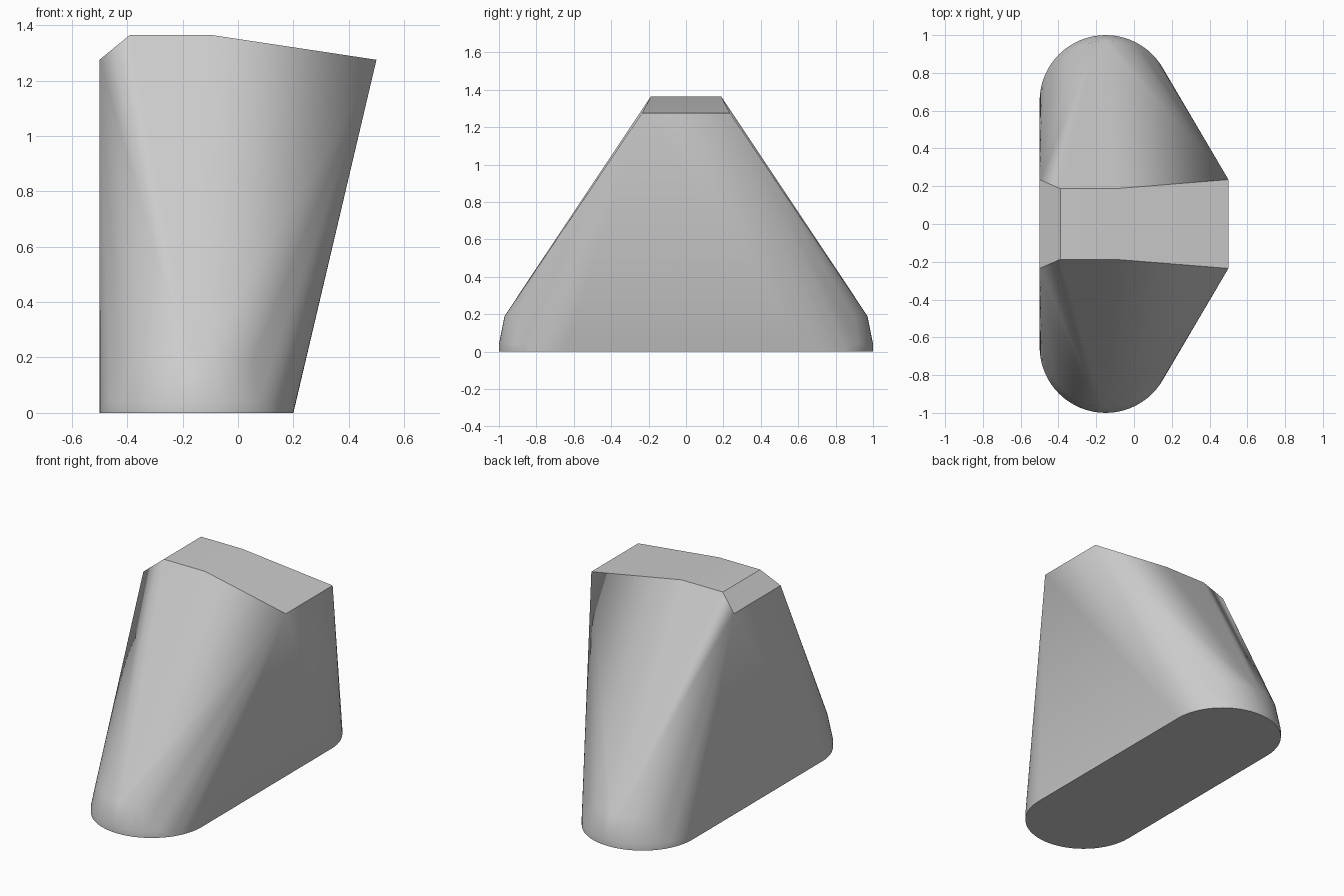
import bpy, bmesh, math

cube = bpy.data.objects.get("Cube")
if cube:
    bpy.data.objects.remove(cube, do_unlink=True)

grey = bpy.data.materials.new("plain grey")
grey.use_nodes = True
colour = (0.6, 0.6, 0.6, 1)
grey.diffuse_color = colour
grey.node_tree.nodes["Principled BSDF"].inputs["Base Color"].default_value = colour

CENTRE_X, CENTRE_Y, SEGMENTS = -0.15, 0.65, 32
bm = bmesh.new()


def stadium_ring(radius, z):
    """Two half circles, one at each end of the base."""
    for side in (-1, 1):
        for i in range(SEGMENTS + 1):
            a = math.pi * i / SEGMENTS
            bm.verts.new((CENTRE_X + radius * math.cos(a),
                          side * (CENTRE_Y + radius * math.sin(a)), z))


# Rounded foot, drawn in slightly at its shoulder
for radius, z in ((0.35, 0), (0.35, 0.04), (0.32, 0.19)):
    stadium_ring(radius, z)

# Bevelled roof ridge, mirrored front to back
for x, y, z in ((-0.5, 0.235, 1.275), (-0.39, 0.187, 1.365),
                (-0.1, 0.187, 1.365), (0.5, 0.235, 1.275)):
    for side in (-1, 1):
        bm.verts.new((x, side * y, z))

# Taut skin from the foot to the ridge
hull = bmesh.ops.convex_hull(bm, input=bm.verts[:])
spare = {g for g in hull["geom_interior"] + hull["geom_unused"]
         if isinstance(g, bmesh.types.BMVert)}
bmesh.ops.delete(bm, geom=list(spare), context='VERTS')
bmesh.ops.dissolve_limit(bm, angle_limit=math.radians(0.5),
                         verts=bm.verts[:], edges=bm.edges[:])
bmesh.ops.recalc_face_normals(bm, faces=bm.faces[:])

mesh = bpy.data.meshes.new("tapered_body")
bm.to_mesh(mesh)
bm.free()
mesh.materials.append(grey)
body = bpy.data.objects.new("tapered_body", mesh)
bpy.context.collection.objects.link(body)

# Smooth round corners with crisp ridge and base edges
bpy.ops.object.select_all(action='DESELECT')
body.select_set(True)
bpy.context.view_layer.objects.active = body
bpy.ops.object.shade_smooth_by_angle(angle=math.radians(25))
weighted = body.modifiers.new("even_shading", 'WEIGHTED_NORMAL')
weighted.keep_sharp = True
